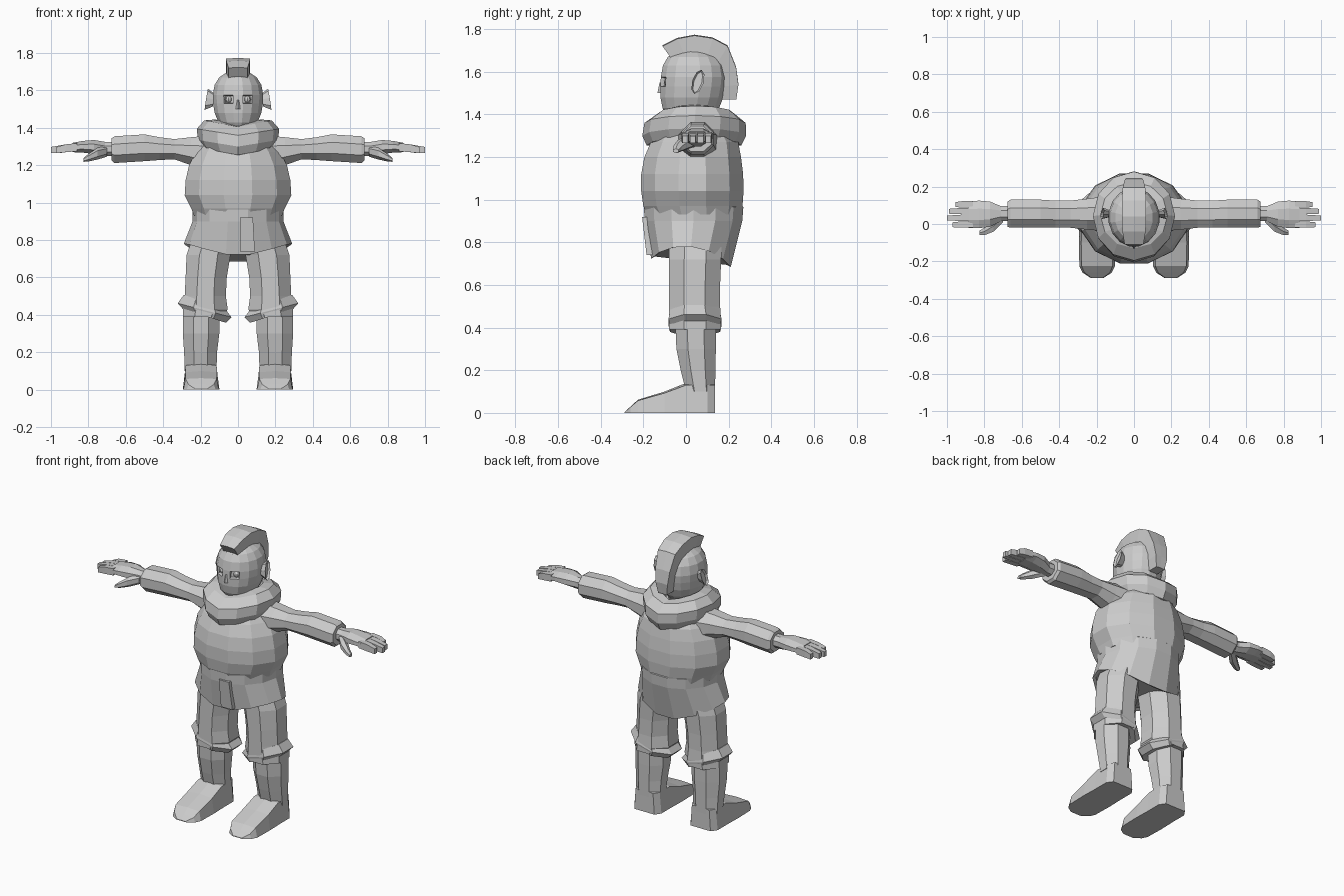
import bpy, bmesh, math
from mathutils import Matrix

cube = bpy.data.objects.get("Cube")
if cube:
    bpy.data.objects.remove(cube)

grey = bpy.data.materials.new("plain_grey")
grey.use_nodes = True
GREY = (0.6, 0.6, 0.6, 1)
grey.diffuse_color = GREY
grey.node_tree.nodes["Principled BSDF"].inputs["Base Color"].default_value = GREY


def finish(name, bm, mirror=False):
    """Turn a bmesh into a flat-shaded object, optionally mirrored across x."""
    bmesh.ops.recalc_face_normals(bm, faces=bm.faces)
    mesh = bpy.data.meshes.new(name)
    bm.to_mesh(mesh)
    bm.free()
    mesh.materials.append(grey)
    obj = bpy.data.objects.new(name, mesh)
    bpy.context.collection.objects.link(obj)
    if mirror:
        obj.modifiers.new("mirror", "MIRROR")
    return obj


def skin(sections, caps=True):
    """Bridge equal-length loops of points."""
    bm = bmesh.new()
    loops = [[bm.verts.new(p) for p in s] for s in sections]
    n = len(loops[0])
    for a, b in zip(loops, loops[1:]):
        for i in range(n):
            j = (i + 1) % n
            bm.faces.new((a[i], a[j], b[j], b[i]))
    if caps:
        bm.faces.new(loops[0])
        bm.faces.new(loops[-1])
    return bm


def ring(axis, t, u0, u1, v0, v1, n, half=True, lift=None):
    """Polygon filling the extents u0..u1, v0..v1 at position t on the axis."""
    grow = 1 / math.cos(math.pi / n) if half else 1
    pts = []
    for i in range(n):
        a = 2 * math.pi * (i + 0.5 * half) / n
        u = (u0 + u1) / 2 + (u1 - u0) / 2 * grow * math.cos(a)
        v = (v0 + v1) / 2 + (v1 - v0) / 2 * grow * math.sin(a)
        w = t + (lift(a) if lift else 0)
        pts.append((u, v, w) if axis == "z" else (w, u, v))
    return pts


def loft(axis, rows, n, half=True):
    return skin([ring(axis, *r, n, half) for r in rows])


def round_rows(rows):
    """Rows of z, half width, front, back become centred extents."""
    return [(z, -w, w, f, b) for z, w, f, b in rows]


# Head with sunken eye sockets
bm = loft("z", round_rows([
    (1.36, .07, -.03, .12), (1.395, .075, -.09, .13), (1.43, .105, -.11, .155),
    (1.48, .125, -.12, .175), (1.53, .133, -.12, .185), (1.575, .135, -.118, .19),
    (1.63, .125, -.108, .18), (1.67, .1, -.085, .155), (1.7, .055, -.03, .1)]), 16)
sockets = []
for f in bm.faces:
    c = f.calc_center_median()
    if c.y < -.05 and .03 < abs(c.x) < .07 and 1.53 < c.z < 1.575:
        sockets.append(f)
bmesh.ops.recalc_face_normals(bm, faces=bm.faces)
bmesh.ops.inset_individual(bm, faces=sockets, thickness=.006, depth=-.02)
finish("head", bm)

# Eyeballs
bm = bmesh.new()
bmesh.ops.create_uvsphere(bm, u_segments=8, v_segments=6, radius=.019,
                          matrix=Matrix.Translation((.05, -.085, 1.552)))
finish("eyeball", bm, True)

# Nose
bm = skin([[(-.012, -.112, 1.55), (.012, -.112, 1.55), (0, -.124, 1.55)],
           [(-.02, -.112, 1.5), (.02, -.112, 1.5), (0, -.134, 1.5)]])
finish("nose", bm)

# Ears: leaning rounded discs with a sunken bowl
bm = bmesh.new()
bmesh.ops.create_cone(bm, cap_ends=True, segments=8, radius1=.036, radius2=.06,
                      depth=.04, matrix=Matrix.Diagonal((.45, 1, 1, 1)))
bm.normal_update()
top = max(bm.faces, key=lambda f: f.calc_center_median().z)
bmesh.ops.inset_region(bm, faces=[top], thickness=.008, depth=-.012)
bmesh.ops.transform(bm, verts=bm.verts, matrix=Matrix.Translation((.15, .055, 1.55))
                    @ Matrix.Rotation(-.3, 4, "X") @ Matrix.Rotation(-.15, 4, "Y")
                    @ Matrix(((0, 0, 1), (1, 0, 0), (0, 1, 0))).to_4x4())
finish("ear", bm, True)

# Crest of hair swept over the head: inner y, z, outer y, z, half width
crest = [(-.06, 1.65, -.11, 1.72, .05), (0, 1.67, -.04, 1.755, .062),
         (.05, 1.675, .04, 1.77, .065), (.1, 1.665, .125, 1.757, .065),
         (.14, 1.63, .195, 1.72, .06), (.165, 1.58, .235, 1.62, .05),
         (.17, 1.53, .246, 1.54, .042), (.165, 1.47, .236, 1.47, .03)]
finish("hair_crest", skin([
    [(-w, yi, zi), (-w, yo, zo), (0, yo, zo + .004), (w, yo, zo), (w, yi, zi)]
    for yi, zi, yo, zo, w in crest]))

# Rolled collar that rises over the shoulders
finish("collar", skin([
    ring("z", z, -w, w, f, b, 12, False, lambda a: .035 * abs(math.cos(a)))
    for z, w, f, b in [(1.25, .15, -.12, .2), (1.255, .19, -.185, .26),
                       (1.3, .215, -.205, .282), (1.36, .22, -.195, .28),
                       (1.405, .18, -.13, .225), (1.41, .12, -.09, .17),
                       (1.36, .09, -.06, .14)]]))

# Tunic body
finish("tunic", loft("z", round_rows([
    (.93, .235, -.18, .255), (.97, .25, -.2, .265), (1.04, .285, -.21, .27),
    (1.12, .28, -.21, .268), (1.2, .262, -.195, .258), (1.27, .225, -.165, .245),
    (1.34, .17, -.12, .2)]), 12))

# Skirt with a hem that dips at front and back
def hem(a):
    return .085 * abs(math.cos(a)) ** 1.5 - .02 * math.sin(a)

skirt = [ring("z", z, -w, w, f, b, 14, False) for z, w, f, b in
         [(.975, .235, -.19, .262), (.965, .243, -.203, .275), (.9, .243, -.2, .27)]]
skirt += [ring("z", z, -w, w, f, b, 14, False, hem) for z, w, f, b in
          [(.695, .29, -.168, .215), (.705, .27, -.15, .195)]]
finish("skirt", skin(skirt))

# Front flap of the skirt
finish("skirt_flap", skin([
    [(x0, y, z), (x1, y, z), (x1, y + .03, z), (x0, y + .03, z)]
    for x0, x1, y, z in [(.01, .08, -.206, .92), (.01, .09, -.185, .74)]]))

# Trouser legs, with a flared cuff below the knee
finish("trouser_leg", loft("z", [
    (.85, .01, .23, -.08, .17), (.72, .04, .275, -.08, .165), (.6, .06, .28, -.08, .16),
    (.5, .065, .285, -.08, .16), (.43, .055, .295, -.08, .165),
    (.39, .08, .295, -.08, .165)], 8), True)
cuff = lambda a: .04 * math.cos(a)
finish("trouser_cuff", skin([
    ring("z", z, x0, x1, f, b, 8, True, cuff) for z, x0, x1, f, b in
    [(.47, .07, .29, -.075, .155), (.425, .035, .322, -.082, .167),
     (.395, .065, .295, -.075, .16)]]), True)

# Boot shaft
finish("boot_shaft", loft("z", [
    (.42, .1, .295, -.05, .14), (.3, .1, .295, -.045, .14), (.2, .112, .288, -.025, .138),
    (.1, .115, .285, 0, .136)], 8), True)

# Boot foot: y, half width, height, and slope of the toe
foot = []
for y, w, h in [(.136, .07, .14), (.1, .095, .14), (0, .095, .14), (-.1, .098, .1),
                (-.225, .095, .062), (-.26, .078, .03), (-.288, .035, .004)]:
    foot.append([(.197 - w, y, 0), (.197 - w * .87, y, h * .93), (.197, y, h),
                 (.197 + w * .87, y, h * .93), (.197 + w, y, 0)])
finish("boot_foot", skin(foot), True)

# Sleeves
finish("sleeve", loft("x", [
    (.14, -.04, .15, 1.16, 1.36), (.25, -.03, .135, 1.2, 1.35), (.34, -.02, .125, 1.232, 1.34),
    (.42, -.02, .125, 1.228, 1.35), (.5, -.02, .13, 1.222, 1.365),
    (.66, -.02, .13, 1.212, 1.355), (.675, -.015, .12, 1.225, 1.345),
    (.675, .01, .1, 1.25, 1.325)], 8), True)

# Hand
finish("palm", loft("x", [
    (.66, .015, .095, 1.25, 1.325), (.71, .015, .095, 1.25, 1.325),
    (.77, -.015, .12, 1.26, 1.335), (.83, -.022, .125, 1.268, 1.33),
    (.885, -.02, .12, 1.27, 1.32)], 8), True)

# Fingers
for i, tip in enumerate((.97, 1, .99, .955)):
    y = -.02 + .036 * i
    finish("finger", loft("x", [
        (.86, y, y + .034, 1.275, 1.318), (.92, y, y + .034, 1.27, 1.312),
        (tip, y + .003, y + .029, 1.265, 1.298)], 4), True)

# Thumb
finish("thumb", loft("x", [
    (.7, .01, .06, 1.25, 1.3), (.75, -.04, .02, 1.235, 1.29),
    (.8, -.06, -.02, 1.223, 1.258), (.825, -.06, -.035, 1.22, 1.238)], 6), True)
